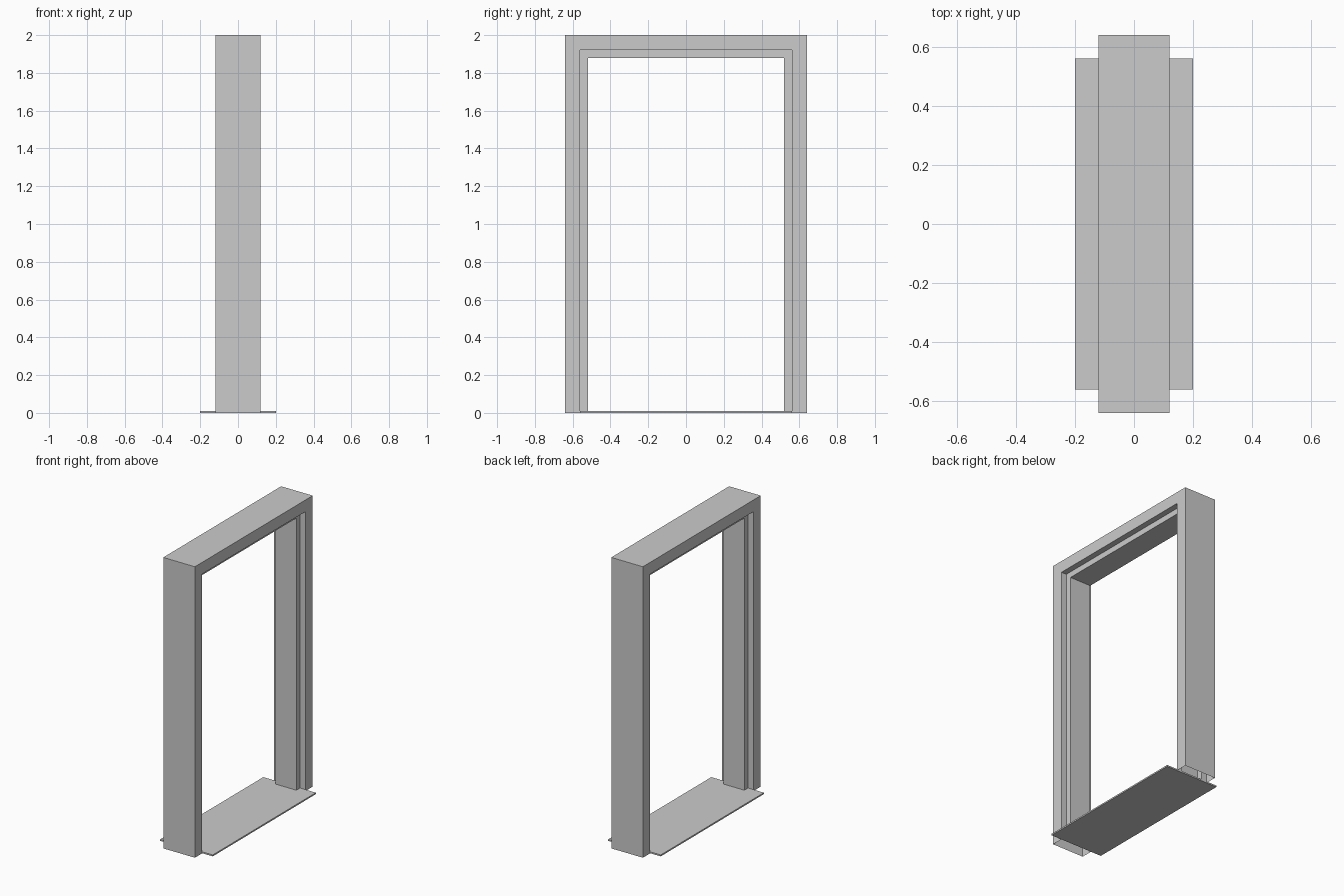
import bpy, bmesh

if "Cube" in bpy.data.objects:
    bpy.data.objects.remove(bpy.data.objects["Cube"])

HALF_W, HEIGHT = 0.64, 2.0

# Frame cross-section: (inset from outer edge, x), with a raised stop in the middle
profile = [(0.0, -0.12), (0.0, 0.12), (0.08, 0.12), (0.08, 0.08),
           (0.12, 0.08), (0.12, -0.08), (0.08, -0.08), (0.08, -0.12)]


def finish(bm, name):
    bmesh.ops.recalc_face_normals(bm, faces=bm.faces)
    mesh = bpy.data.meshes.new(name)
    bm.to_mesh(mesh)
    bm.free()
    obj = bpy.data.objects.new(name, mesh)
    bpy.context.collection.objects.link(obj)
    return obj


# Door frame: profile swept up, across and down with mitred corners, open at the floor
bm = bmesh.new()
rails = []
for inset, x in profile:
    w, top = HALF_W - inset, HEIGHT - inset
    path = [(-w, 0), (-w, top), (w, top), (w, 0)]
    rails.append([bm.verts.new((x, y, z)) for y, z in path])
for a, b in zip(rails, rails[1:] + rails[:1]):
    for k in range(3):
        bm.faces.new((a[k], a[k + 1], b[k + 1], b[k]))
finish(bm, "door_frame")

# Threshold plate on the floor
bm = bmesh.new()
bmesh.ops.create_cube(bm, size=1)
for v in bm.verts:
    v.co.x *= 0.4
    v.co.y *= 1.12
    v.co.z = (v.co.z + 0.5) * 0.01
finish(bm, "threshold")
